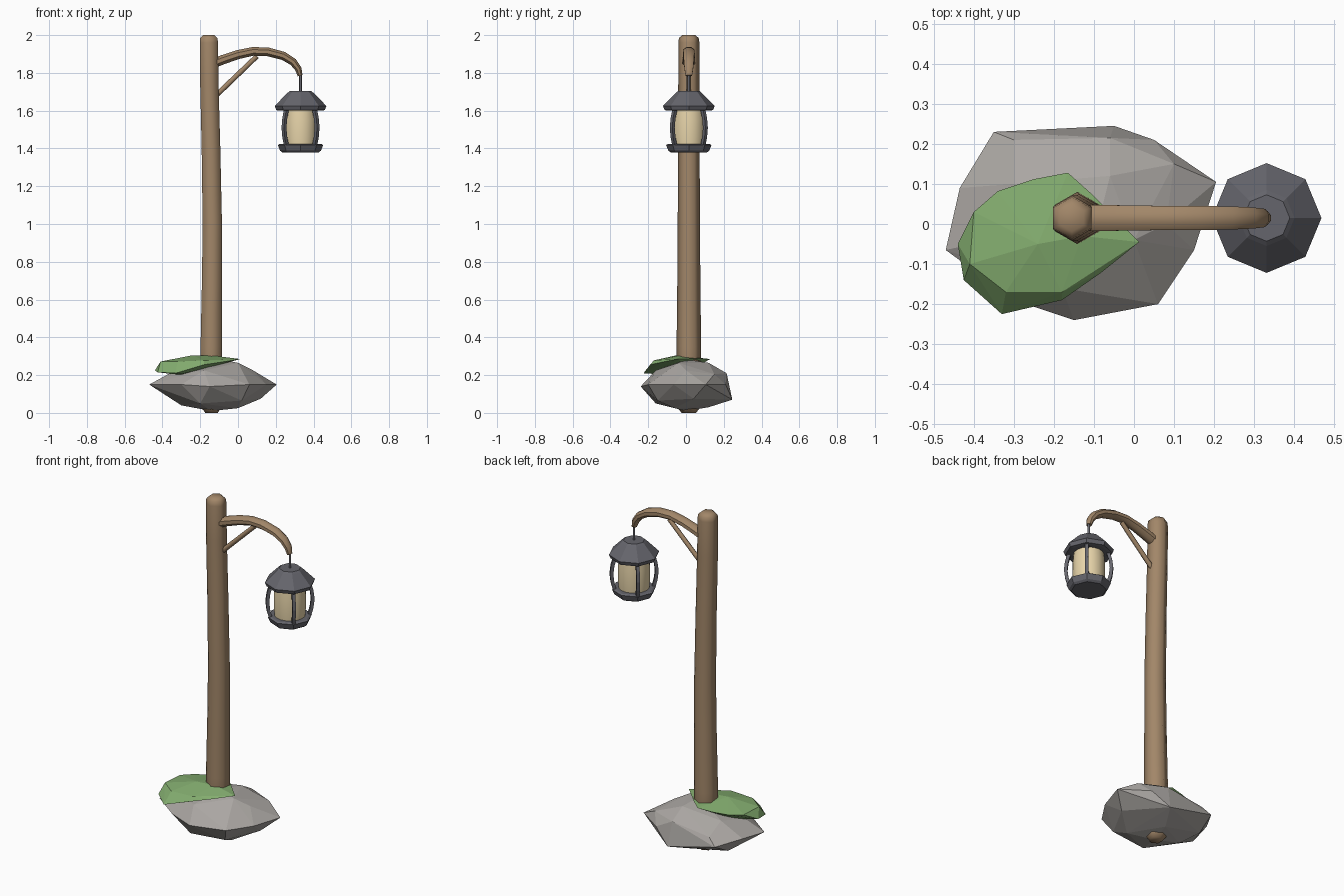
import bpy, bmesh, math
from mathutils import Vector


def material(name, rgb):
    m = bpy.data.materials.new(name)
    m.diffuse_color = (*rgb, 1)
    return m


WOOD = material("wood", (0.36, 0.24, 0.14))
STONE = material("stone", (0.40, 0.38, 0.36))
MOSS = material("moss", (0.23, 0.42, 0.16))
METAL = material("dark_metal", (0.13, 0.13, 0.15))
GLASS = material("warm_glass", (0.80, 0.66, 0.40))


def finish(name, bm, mat, smooth=None):
    bmesh.ops.recalc_face_normals(bm, faces=bm.faces[:])
    me = bpy.data.meshes.new(name)
    bm.to_mesh(me)
    bm.free()
    ob = bpy.data.objects.new(name, me)
    bpy.context.collection.objects.link(ob)
    me.materials.append(mat)
    if smooth:
        bpy.ops.object.select_all(action='DESELECT')
        ob.select_set(True)
        bpy.context.view_layer.objects.active = ob
        bpy.ops.object.shade_smooth_by_angle(angle=math.radians(smooth))
    return ob


def sweep(name, path, mat, sides=8, phase=0.0, wide=1.0, smooth=None):
    """Capped tube along (x, z, radius) points in the XZ plane."""
    bm = bmesh.new()
    pts = [Vector((x, 0, z)) for x, z, r in path]
    side = Vector((0, 1, 0))
    rings = []
    for i, (p, row) in enumerate(zip(pts, path)):
        t = (pts[min(i + 1, len(pts) - 1)] - pts[max(i - 1, 0)]).normalized()
        n = side.cross(t)
        angles = [math.radians(phase) + math.tau * k / sides for k in range(sides)]
        rings.append([bm.verts.new(p + row[2] * (math.cos(a) * n + wide * math.sin(a) * side))
                      for a in angles])
    for a, b in zip(rings, rings[1:]):
        for k in range(sides):
            j = (k + 1) % sides
            bm.faces.new((a[k], a[j], b[j], b[k]))
    bm.faces.new(rings[0][::-1])
    bm.faces.new(rings[-1])
    return finish(name, bm, mat, smooth)


def hull(name, points, mat):
    """Faceted solid around a few points."""
    bm = bmesh.new()
    for p in points:
        bm.verts.new(p)
    res = bmesh.ops.convex_hull(bm, input=bm.verts[:])
    junk = {g for g in res["geom_interior"] + res["geom_unused"]
            if isinstance(g, bmesh.types.BMVert)}
    bmesh.ops.delete(bm, geom=list(junk), context='VERTS')
    return finish(name, bm, mat)


YC = 0.015          # post and lantern share this depth

# boulder
hull("boulder", [
    (-0.47, -0.065, 0.15), (-0.435, 0.09, 0.16), (-0.35, 0.23, 0.14), (-0.05, 0.245, 0.07),
    (0.05, 0.21, 0.15), (0.205, 0.105, 0.15), (0.15, -0.065, 0.15), (0.06, -0.20, 0.15),
    (-0.15, -0.24, 0.14), (-0.30, -0.19, 0.15), (-0.06, 0.215, 0.21), (-0.30, 0.21, 0.18),
    (-0.09, 0.00, 0.283), (0.00, -0.04, 0.265), (-0.06, 0.12, 0.265), (0.10, 0.15, 0.205),
    (-0.30, 0.10, 0.235), (-0.36, -0.04, 0.21), (-0.18, -0.16, 0.225), (0.08, 0.00, 0.225),
    (-0.14, 0.00, 0.01), (0.00, -0.06, 0.025), (-0.30, 0.02, 0.04), (0.12, 0.04, 0.075),
    (-0.20, -0.16, 0.05), (0.02, -0.15, 0.065), (-0.12, 0.12, 0.03), (-0.36, 0.12, 0.08),
], STONE)

# moss patch draped over the boulder
hull("moss_patch", [
    (-0.44, -0.05, 0.225), (-0.40, 0.03, 0.270), (-0.34, 0.082, 0.272), (-0.25, 0.112, 0.278),
    (-0.165, 0.128, 0.285), (-0.10, 0.07, 0.288), (0.013, -0.045, 0.285), (-0.08, -0.12, 0.27),
    (-0.18, -0.19, 0.255), (-0.33, -0.225, 0.21), (-0.425, -0.14, 0.215), (-0.41, -0.10, 0.272),
    (-0.32, -0.17, 0.272), (-0.18, -0.17, 0.278), (-0.24, -0.05, 0.305), (-0.13, -0.03, 0.303),
    (-0.30, -0.02, 0.20), (-0.30, -0.15, 0.205), (-0.10, 0.00, 0.255),
], MOSS)

# leaning six-sided post with chamfered ends
post = sweep("post", [
    (-0.14, 0.0, 0.038), (-0.14, 0.035, 0.066), (-0.142, 0.35, 0.065), (-0.138, 0.7, 0.061),
    (-0.136, 1.0, 0.059), (-0.143, 1.4, 0.057), (-0.152, 1.75, 0.056), (-0.154, 1.96, 0.056),
    (-0.155, 1.985, 0.052), (-0.155, 2.0, 0.034)], WOOD, 6, 30, smooth=62)

# curved arm and its brace
arm = sweep("arm", [
    (-0.15, 1.842, 0.027), (-0.08, 1.870, 0.027), (0.0, 1.897, 0.026), (0.08, 1.914, 0.025),
    (0.16, 1.911, 0.025), (0.24, 1.890, 0.024), (0.292, 1.858, 0.022), (0.32, 1.82, 0.019),
    (0.329, 1.785, 0.014)], WOOD, 8, 22.5, wide=1.3, smooth=50)
brace = sweep("brace", [(-0.125, 1.672, 0.014), (0.10, 1.888, 0.013)], WOOD, 6, smooth=62)
for ob in (post, arm, brace):
    ob.location.y = YC

# lantern, built around its own axis then hung from the arm
lantern = [
    sweep("hanger", [(0, 1.69, 0.007), (0, 1.80, 0.007)], METAL, 6, smooth=62),
    sweep("lantern_roof", [(0, 1.60, 0.112), (0, 1.603, 0.128), (0, 1.625, 0.137),
                           (0, 1.693, 0.070), (0, 1.703, 0.058)], METAL, 8),
    sweep("lantern_glass", [(0, 1.41, 0.082), (0, 1.46, 0.087), (0, 1.55, 0.087),
                            (0, 1.61, 0.082)], GLASS, 16, smooth=40),
    sweep("lantern_base", [(0, 1.378, 0.095), (0, 1.388, 0.108), (0, 1.418, 0.120),
                           (0, 1.424, 0.110)], METAL, 8),
]
for i in range(4):
    bar = sweep(f"lantern_bar_{i + 1}", [
        (0.104, 1.41, 0.013), (0.118, 1.46, 0.013), (0.124, 1.51, 0.013),
        (0.118, 1.56, 0.013), (0.104, 1.61, 0.013)], METAL, 4, 45)
    bar.rotation_euler.z = math.radians(45 + 90 * i)
    lantern.append(bar)
for ob in lantern:
    ob.location = (0.331, YC, 0)
